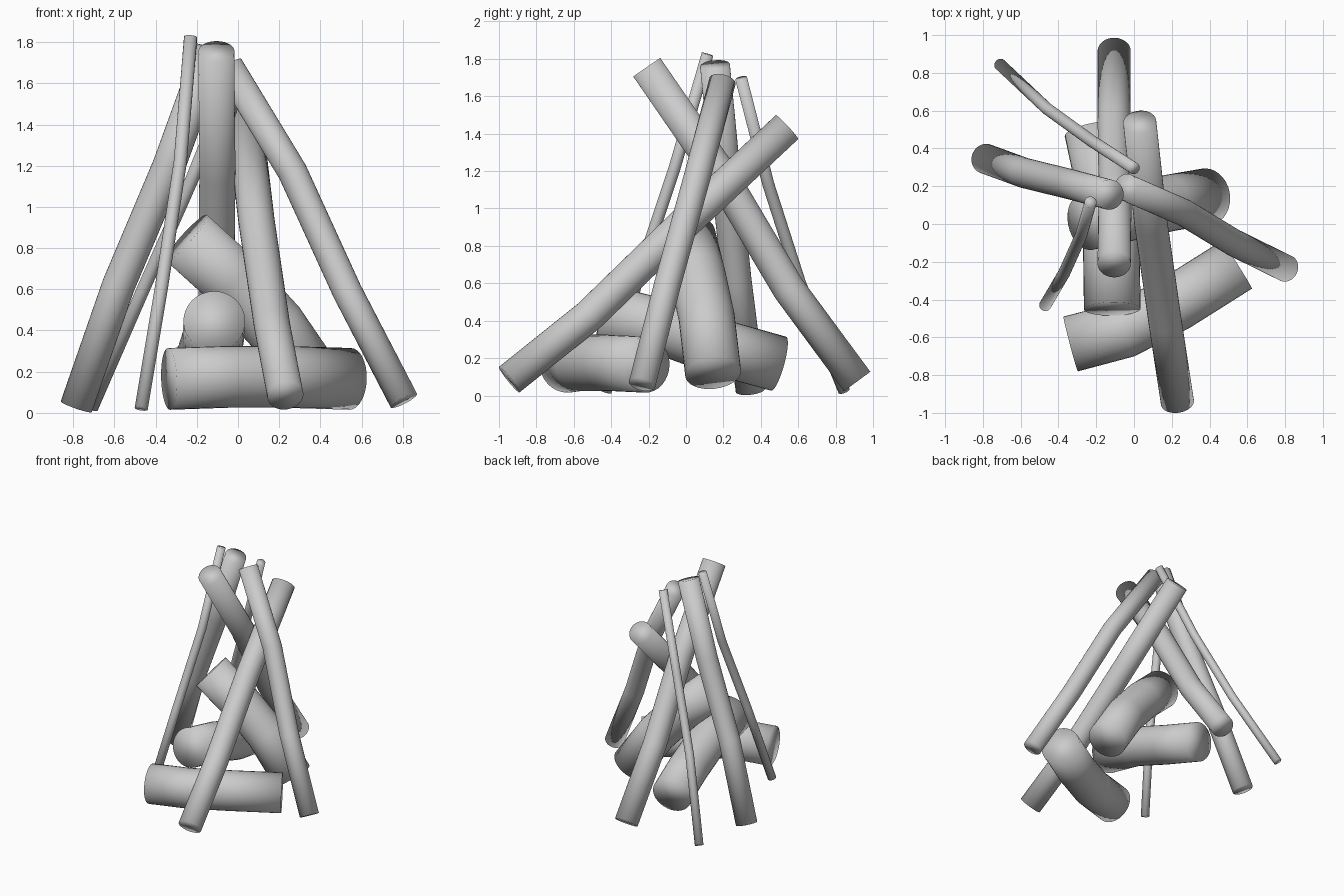
import bpy, bmesh
from math import cos, sin, tau
from mathutils import Vector

if "Cube" in bpy.data.objects:
    bpy.data.objects.remove(bpy.data.objects["Cube"])

SIDES = 32


def log(name, radius, points):
    """Gently bent round log swept through a few path points, capped at both ends."""
    pts = [Vector(p) for p in points]
    bm = bmesh.new()
    rings = []
    side = None
    for i, p in enumerate(pts):
        before = (p - pts[i - 1]).normalized() if i > 0 else Vector()
        after = (pts[i + 1] - p).normalized() if i < len(pts) - 1 else Vector()
        d = (before + after).normalized()
        # carry the side vector along the path so the log does not twist
        ref = side if side else d.orthogonal()
        side = (ref - d * ref.dot(d)).normalized()
        up = d.cross(side)
        rings.append([bm.verts.new(p + radius * (cos(tau * k / SIDES) * side
                                                 + sin(tau * k / SIDES) * up))
                      for k in range(SIDES)])
    for a, b in zip(rings, rings[1:]):
        for k in range(SIDES):
            n = (k + 1) % SIDES
            bm.faces.new((a[k], a[n], b[n], b[k]))
    bm.faces.new(rings[0][::-1])
    bm.faces.new(rings[-1])
    for f in bm.faces:
        f.smooth = True
    bmesh.ops.recalc_face_normals(bm, faces=bm.faces)
    me = bpy.data.meshes.new(name)
    bm.to_mesh(me)
    bm.free()
    ob = bpy.data.objects.new(name, me)
    bpy.context.collection.objects.link(ob)


# Thick logs stacked inside
log("thick_log_front", 0.15, [(-.335, -.635, .165), (-.05, -.56, .175),
                              (.22, -.42, .175), (.545, -.215, .165)])
log("thick_log_leaning", 0.15, [(-.25, .01, .85), (-.03, .06, .65),
                                (.18, .11, .42), (.385, .145, .12)])
log("thick_log_middle", 0.15, [(-.115, -.45, .445), (-.12, -.12, .365),
                               (-.155, .19, .255), (-.22, .495, .17)])

# Long poles leaning together like a tent
log("pole_left", 0.08, [(-.785, .345, .03), (-.58, .27, .62),
                        (-.335, .21, 1.2), (-.13, .155, 1.765)])
log("pole_back", 0.088, [(-.105, .915, .075), (-.105, .55, .57),
                         (-.1, .20, 1.16), (-.105, -.21, 1.755)])
log("pole_front", 0.088, [(.23, -.945, .085), (.165, -.52, .425),
                          (.09, -.0, .93), (.03, .54, 1.435)])
log("pole_right", 0.072, [(.805, -.235, .06), (.53, -.10, .59),
                          (.265, .06, 1.17), (-.045, .195, 1.68)])

# Thin kindling sticks
log("stick_left", 0.032, [(-.47, -.43, .02), (-.37, -.26, .62),
                          (-.28, -.06, 1.22), (-.23, .115, 1.825)])
log("stick_back", 0.032, [(-.71, .845, .025), (-.46, .61, .6),
                          (-.225, .44, 1.13), (0, .295, 1.695)])
